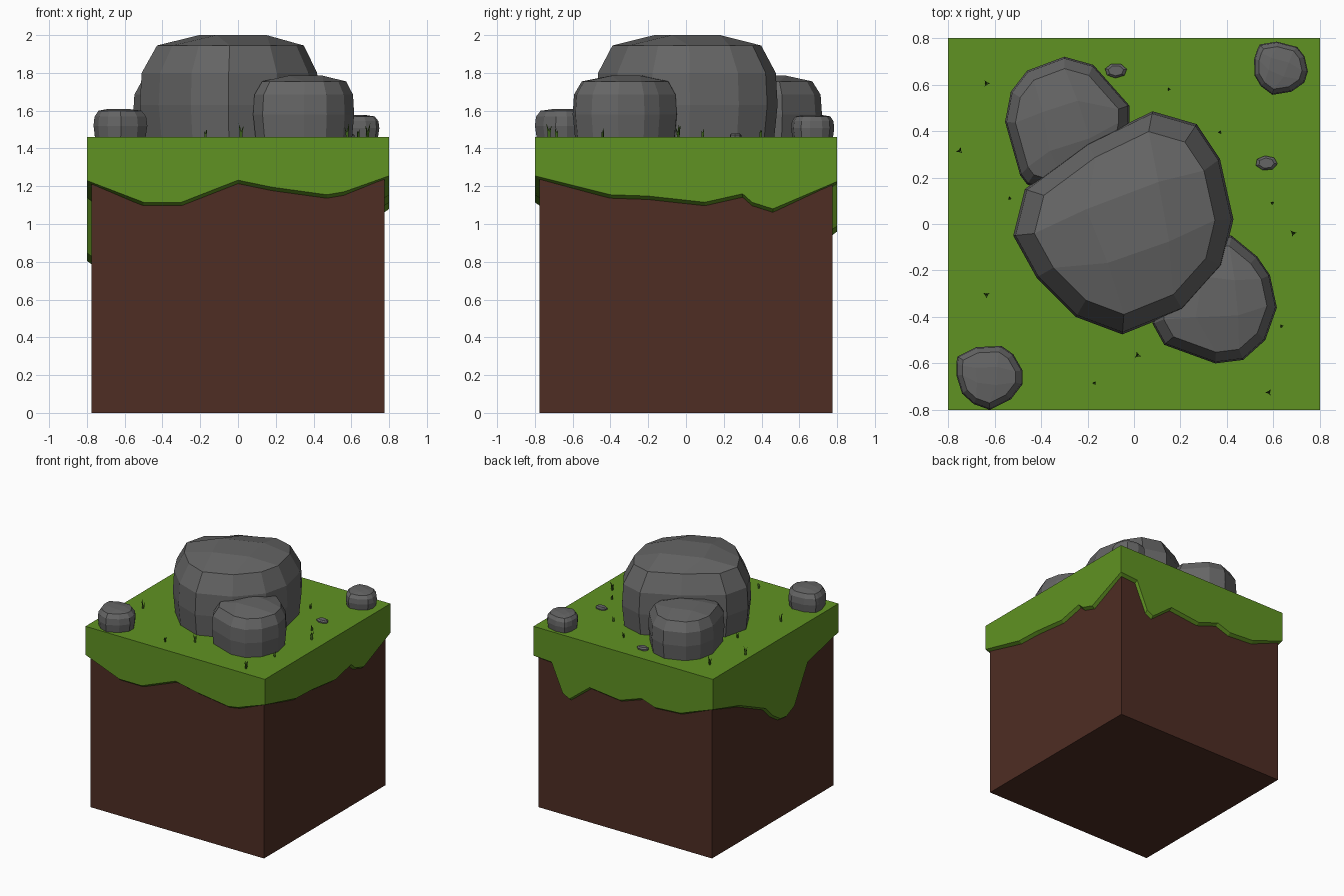
import bpy, bmesh, math
from mathutils import Vector

if "Cube" in bpy.data.objects:
    bpy.data.objects.remove(bpy.data.objects["Cube"])

TOP = 1.46  # height of the lawn


def material(name, rgb):
    m = bpy.data.materials.new(name)
    m.diffuse_color = (*rgb, 1)
    m.use_nodes = True
    m.node_tree.nodes["Principled BSDF"].inputs["Base Color"].default_value = m.diffuse_color
    return m


GRASS = material("grass green", (0.117, 0.29, 0.016))
BLADE = material("dark blade green", (0.05, 0.13, 0.012))
DIRT = material("dirt brown", (0.077, 0.026, 0.017))
STONE = material("stone grey", (0.13, 0.13, 0.13))


def finish(name, bm, mat):
    bmesh.ops.recalc_face_normals(bm, faces=bm.faces[:])
    me = bpy.data.meshes.new(name)
    bm.to_mesh(me)
    bm.free()
    me.materials.append(mat)
    ob = bpy.data.objects.new(name, me)
    bpy.context.collection.objects.link(ob)
    return ob


def bridge(bm, a, b):
    n = len(a)
    for i in range(n):
        bm.faces.new((a[i], a[(i + 1) % n], b[(i + 1) % n], b[i]))


# Dirt block
bm = bmesh.new()
bmesh.ops.create_cube(bm, size=1)
for v in bm.verts:
    v.co = (v.co.x * 1.55, v.co.y * 1.55, (v.co.z + 0.5) * 1.4)
finish("dirt_block", bm, DIRT)

# Turf slab: ragged hanging edge, (position along side, lower z) for each side
front = [(-.8, 1.23), (-.5, 1.115), (-.3, 1.115), (0, 1.232), (.18, 1.195), (.47, 1.155), (.56, 1.17)]
right = [(-.8, 1.255), (-.4, 1.155), (-.2, 1.148), (.1, 1.115), (.3, 1.16), (.35, 1.115), (.46, 1.08)]
back = [(.8, 1.225), (.64, 1.215), (.54, .99), (.48, .96), (.30, 1.10), (.03, 1.07),
        (-.16, 1.135), (-.28, 1.095), (-.51, 1.11)]
left = [(.8, 1.216), (.46, 1.12), (.13, .97), (.04, .88), (-.06, .815), (-.14, .805), (-.24, .85), (-.41, 1.14)]
edge = ([(p, -.8, z) for p, z in front] + [(.8, p, z) for p, z in right]
        + [(p, .8, z) for p, z in back] + [(-.8, p, z) for p, z in left])
bm = bmesh.new()


def inset(p):
    return max(-.77, min(.77, p))


upper = [bm.verts.new((x, y, TOP)) for x, y, z in edge]
lower = [bm.verts.new((x, y, z)) for x, y, z in edge]
inner = [bm.verts.new((inset(x), inset(y), z - .022)) for x, y, z in edge]
core = [bm.verts.new((inset(x), inset(y), 1.42)) for x, y, z in edge]
for a, b in ((upper, lower), (lower, inner), (inner, core)):
    bridge(bm, a, b)
bm.faces.new(upper)
bm.faces.new(core)
finish("turf_slab", bm, GRASS)


# Boulders: 12-sided rings closed by a 3 x 3 grid cap
def boulder(name, outline, rings, top, inner_scale=0.42):
    bm = bmesh.new()
    pts = [Vector(p) for p in outline[1:] + outline[:1]]
    c = sum(pts, Vector((0, 0))) / 12

    def at(p, s, z):
        q = c + (p - c) * s
        return bm.verts.new((q.x, q.y, z))

    loops = [[at(p, s, z) for p in pts] for s, z in rings]
    for a, b in zip(loops, loops[1:]):
        bridge(bm, a, b)
    bm.faces.new(loops[0])
    b = loops[-1]
    mid = [at(pts[k], inner_scale, top) for k in (0, 3, 6, 9)]
    for k in range(4):
        i, m, n = 3 * k, mid[k], mid[(k + 1) % 4]
        bm.faces.new((b[i - 1], b[i], b[i + 1], m))
        bm.faces.new((b[i + 1], b[i + 2], n, m))
    bm.faces.new(mid)
    return finish(name, bm, STONE)


big = [(.08, .485), (.27, .43), (.37, .28), (.428, .02), (.38, -.18), (.21, -.37),
       (-.05, -.475), (-.25, -.40), (-.42, -.23), (-.52, -.05), (-.47, .15), (-.2, .35)]
boulder("large_boulder", big, [(.96, 1.44), (1, 1.63), (.98, 1.80), (.82, 1.945)], 2.0)

medium_rings = [(.95, 1.44), (1, 1.58), (.975, 1.685), (.83, 1.755)]
boulder("front_boulder",
        [(.42, -.05), (.53, -.14), (.585, -.22), (.615, -.36), (.565, -.5), (.47, -.585),
         (.35, -.6), (.13, -.52), (.08, -.43), (.1, -.25), (.2, -.1), (.32, -.04)],
        medium_rings, 1.785)
boulder("back_boulder",
        [(-.3, .72), (-.175, .685), (-.02, .51), (-.02, .44), (-.05, .3), (-.15, .2),
         (-.3, .12), (-.46, .17), (-.49, .21), (-.555, .44), (-.53, .57), (-.46, .66)],
        medium_rings, 1.785)

# Small corner rocks share one outline
small = [(-.145, .06), (-.14, .09), (-.06, .13), (.05, .135), (.1, .1), (.14, .03),
         (.14, -.03), (.09, -.095), (0, -.14), (-.07, -.115), (-.12, -.07), (-.145, .01)]
for name, cx, cy, s, turn, h in (("front_corner_rock", -.62, -.66, 1, 0, .15),
                                 ("back_corner_rock", .63, .667, .83, -.3, .118)):
    co, si = math.cos(turn), math.sin(turn)
    outline = [(cx + s * (x * co - y * si), cy + s * (x * si + y * co)) for x, y in small]
    boulder(name, outline, [(.93, 1.45), (1, TOP + .4 * h), (.96, TOP + .72 * h), (.8, TOP + .93 * h)],
            TOP + h, .4)

# Flat pebbles
for k, (cx, cy, turn) in enumerate(((-.078, .66, .2), (.57, .262, -.1))):
    bm = bmesh.new()
    loops = []
    for s, z in ((1, TOP - .01), (1, TOP + .01), (.7, TOP + .02)):
        loops.append([bm.verts.new((cx + s * .048 * math.cos(a + turn), cy + s * .032 * math.sin(a + turn), z))
                      for a in (i * math.tau / 7 for i in range(7))])
    bridge(bm, loops[0], loops[1])
    bridge(bm, loops[1], loops[2])
    bm.faces.new(loops[0])
    bm.faces.new(loops[2])
    finish(f"pebble_{k + 1}", bm, STONE)

# Grass tufts: three leaning blades each
tall = [(-.635, .605), (-.75, .315), (-.635, -.305), (.015, -.565), (.58, -.725), (.685, -.04)]
short = [(.15, .58), (.37, .395), (.595, .09), (-.535, .11), (-.17, -.685), (.635, -.44)]
bm = bmesh.new()
for spots, h, lean in ((tall, .075, .016), (short, .045, .009)):
    for n, (cx, cy) in enumerate(spots):
        for k in range(3):
            a = n * 1.3 + k * math.tau / 3
            d = Vector((math.cos(a), math.sin(a), 0))
            height = h * (1, .85, .7)[k]
            loops = []
            for out, z, r in ((.002, -.01, .005), (lean * .4, height * .5, .005)):
                o = Vector((cx, cy, TOP + z)) + d * out
                loops.append([bm.verts.new(o + Vector((r * math.cos(a + t), r * math.sin(a + t), 0)))
                              for t in (0, math.tau / 3, 2 * math.tau / 3)])
            bridge(bm, *loops)
            tip = bm.verts.new(Vector((cx, cy, TOP + height)) + d * lean)
            for i in range(3):
                bm.faces.new((loops[1][i], loops[1][(i + 1) % 3], tip))
            bm.faces.new(loops[0])
finish("grass_tufts", bm, BLADE)
